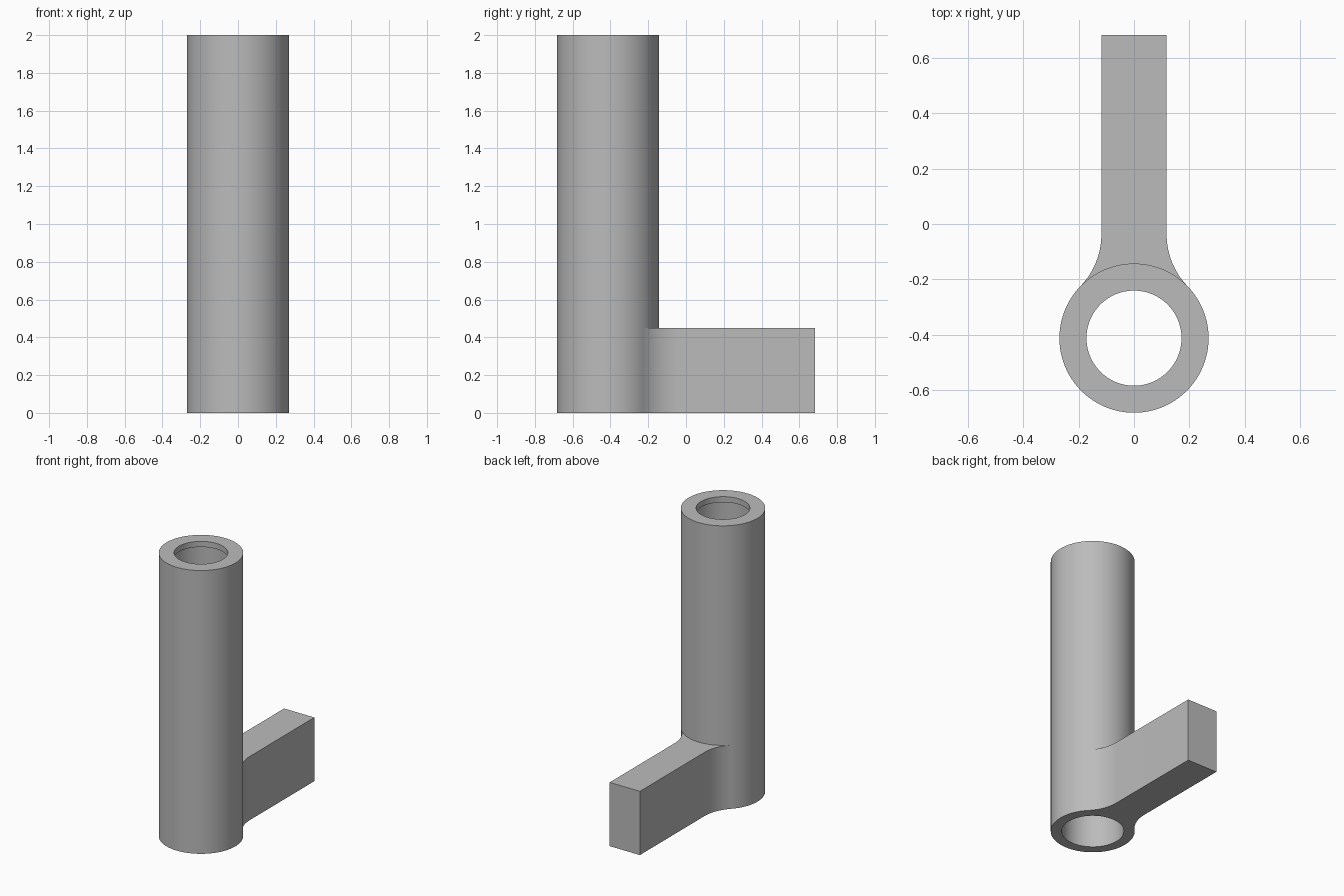
import bpy, bmesh, math
from mathutils import Matrix, Vector

cube = bpy.data.objects.get("Cube")
if cube:
    bpy.data.objects.remove(cube, do_unlink=True)

# Main dimensions
HEIGHT, ARM_HEIGHT, ARM_HALF, BACK = 2.0, 0.45, 0.118, 0.683
OUTER, BORE, LIP, LIP_DEPTH = 0.27, 0.20, 0.172, 0.04
AXIS = Vector((0, -0.413, 0))
FILLET = 0.27

grey = bpy.data.materials.new("plain_grey")
grey.diffuse_color = (0.5, 0.5, 0.5, 1)
grey.use_nodes = True
grey.node_tree.nodes["Principled BSDF"].inputs["Base Color"].default_value = (0.5, 0.5, 0.5, 1)


def make_object(name, bm):
    bmesh.ops.recalc_face_normals(bm, faces=bm.faces)
    mesh = bpy.data.meshes.new(name)
    bm.to_mesh(mesh)
    bm.free()
    mesh.materials.append(grey)
    obj = bpy.data.objects.new(name, mesh)
    bpy.context.collection.objects.link(obj)
    return obj


# Hollow post: wall section spun around its axis, with a narrower lip at the top
bm = bmesh.new()
section = [(OUTER, 0), (OUTER, HEIGHT), (LIP, HEIGHT), (LIP, HEIGHT - LIP_DEPTH),
           (BORE, HEIGHT - LIP_DEPTH), (BORE, 0)]
verts = [bm.verts.new(AXIS + Vector((r, 0, z))) for r, z in section]
edges = [bm.edges.new((verts[i], verts[i - 1])) for i in range(len(verts))]
bmesh.ops.spin(bm, geom=verts + edges, cent=AXIS, axis=(0, 0, 1),
               angle=math.tau, steps=96, use_merge=True)
bmesh.ops.remove_doubles(bm, verts=bm.verts, dist=0.0001)
post = make_object("post_with_arm", bm)

# Arm outline: straight bar, tangent fillet into the post, root inside the wall
centre_x = ARM_HALF + FILLET
rise = math.sqrt((OUTER + FILLET) ** 2 - centre_x ** 2)
centre = AXIS + Vector((centre_x, rise, 0))
end_angle = math.pi + math.atan2(rise, centre_x)
side = [Vector((ARM_HALF, BACK, 0))]
for i in range(17):
    a = math.pi + (end_angle - math.pi) * i / 16
    side.append(centre + FILLET * Vector((math.cos(a), math.sin(a), 0)))
root_radius = (OUTER + BORE) / 2
root_angle = math.atan2(rise, centre_x)
for i in range(9):
    a = root_angle + (math.pi / 2 - root_angle) * i / 8
    side.append(AXIS + root_radius * Vector((math.cos(a), math.sin(a), 0)))
outline = side + [Vector((-p.x, p.y, 0)) for p in reversed(side[:-1])]

bm = bmesh.new()
face = bm.faces.new([bm.verts.new(p) for p in outline])
top = bmesh.ops.extrude_face_region(bm, geom=[face])
bmesh.ops.translate(bm, vec=(0, 0, ARM_HEIGHT),
                    verts=[g for g in top["geom"] if isinstance(g, bmesh.types.BMVert)])
arm = make_object("arm", bm)

# Join the arm to the post as one solid
union = post.modifiers.new("join_arm", 'BOOLEAN')
union.operation = 'UNION'
union.solver = 'EXACT'
union.object = arm
bpy.context.view_layer.update()
joined = bpy.data.meshes.new_from_object(
    post.evaluated_get(bpy.context.evaluated_depsgraph_get()))
post.modifiers.clear()
post.data = joined
joined.name = "post_with_arm"
bpy.data.objects.remove(arm, do_unlink=True)

# Smooth round walls, sharp rims
for obj in bpy.context.selected_objects:
    obj.select_set(False)
post.select_set(True)
bpy.context.view_layer.objects.active = post
bpy.ops.object.shade_smooth_by_angle(angle=math.radians(30))
